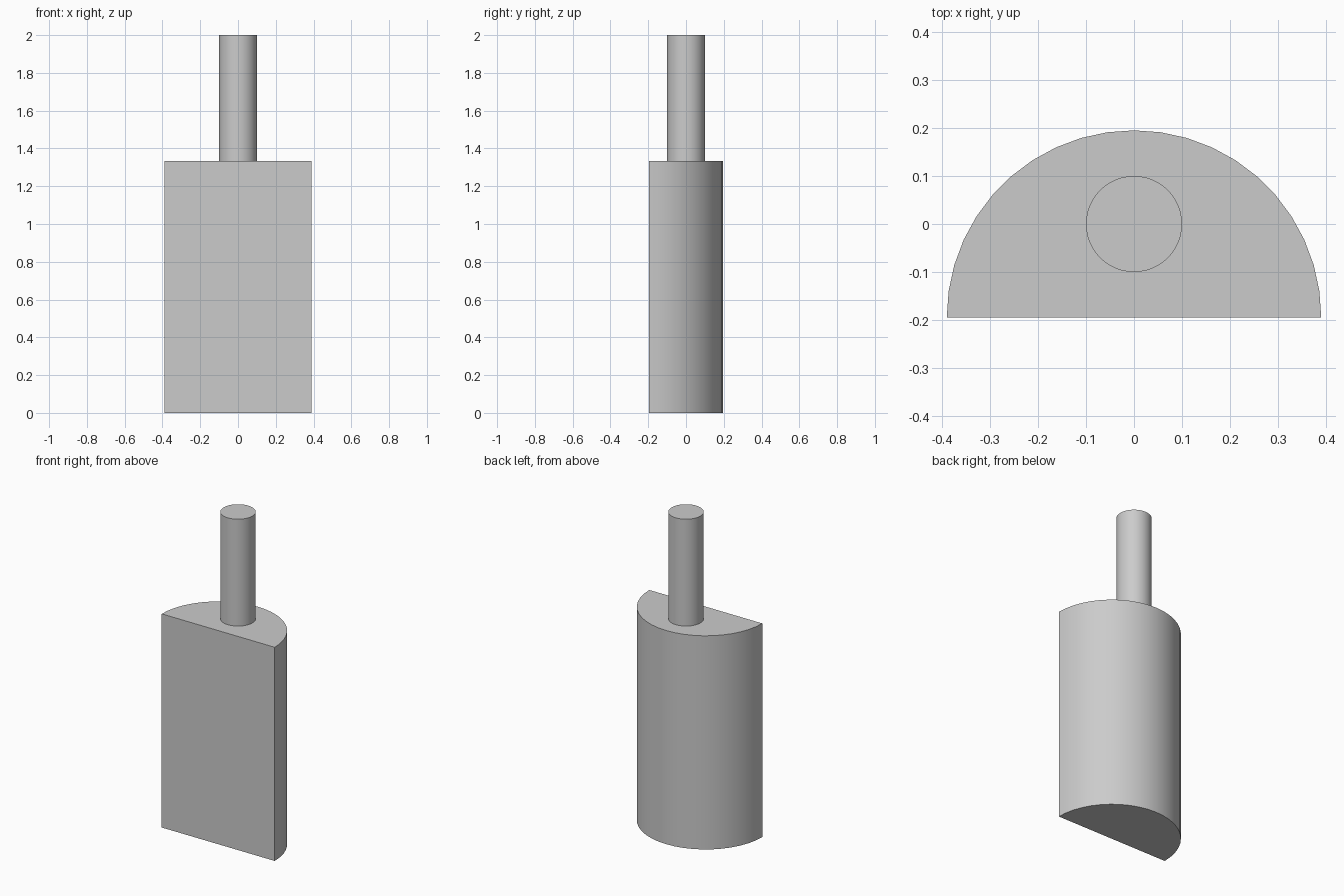
import bpy, bmesh
from math import cos, sin, pi

cube = bpy.data.objects.get("Cube")
if cube:
    bpy.data.objects.remove(cube, do_unlink=True)

grey = bpy.data.materials.new("plain grey")
grey.use_nodes = True
colour = (0.6, 0.6, 0.6, 1)
grey.diffuse_color = colour
grey.node_tree.nodes["Principled BSDF"].inputs["Base Color"].default_value = colour


def extrude_profile(name, points, bottom, top):
    """Extrude a flat outline into a closed solid with smooth curved sides."""
    bm = bmesh.new()
    face = bm.faces.new([bm.verts.new((x, y, bottom)) for x, y in points])
    result = bmesh.ops.extrude_face_region(bm, geom=[face], use_keep_orig=True)
    for v in result["geom"]:
        if isinstance(v, bmesh.types.BMVert):
            v.co.z = top
    bmesh.ops.recalc_face_normals(bm, faces=bm.faces)
    mesh = bpy.data.meshes.new(name)
    bm.to_mesh(mesh)
    bm.free()
    mesh.materials.append(grey)
    obj = bpy.data.objects.new(name, mesh)
    bpy.context.collection.objects.link(obj)
    bpy.ops.object.select_all(action="DESELECT")
    obj.select_set(True)
    bpy.context.view_layer.objects.active = obj
    bpy.ops.object.shade_smooth_by_angle(angle=pi / 6)
    return obj


def arc(radius, y, sweep, count):
    return [(radius * cos(sweep * i / count), y + radius * sin(sweep * i / count))
            for i in range(count + 1)]


body_top = 1.333

# Half-round body, flat side to the front
extrude_profile("half_round_body", arc(0.39, -0.195, pi, 22), 0, body_top)

# Round shaft standing on the body
extrude_profile("shaft", arc(0.1, 0, 2 * pi, 48)[:-1], body_top, 2)
